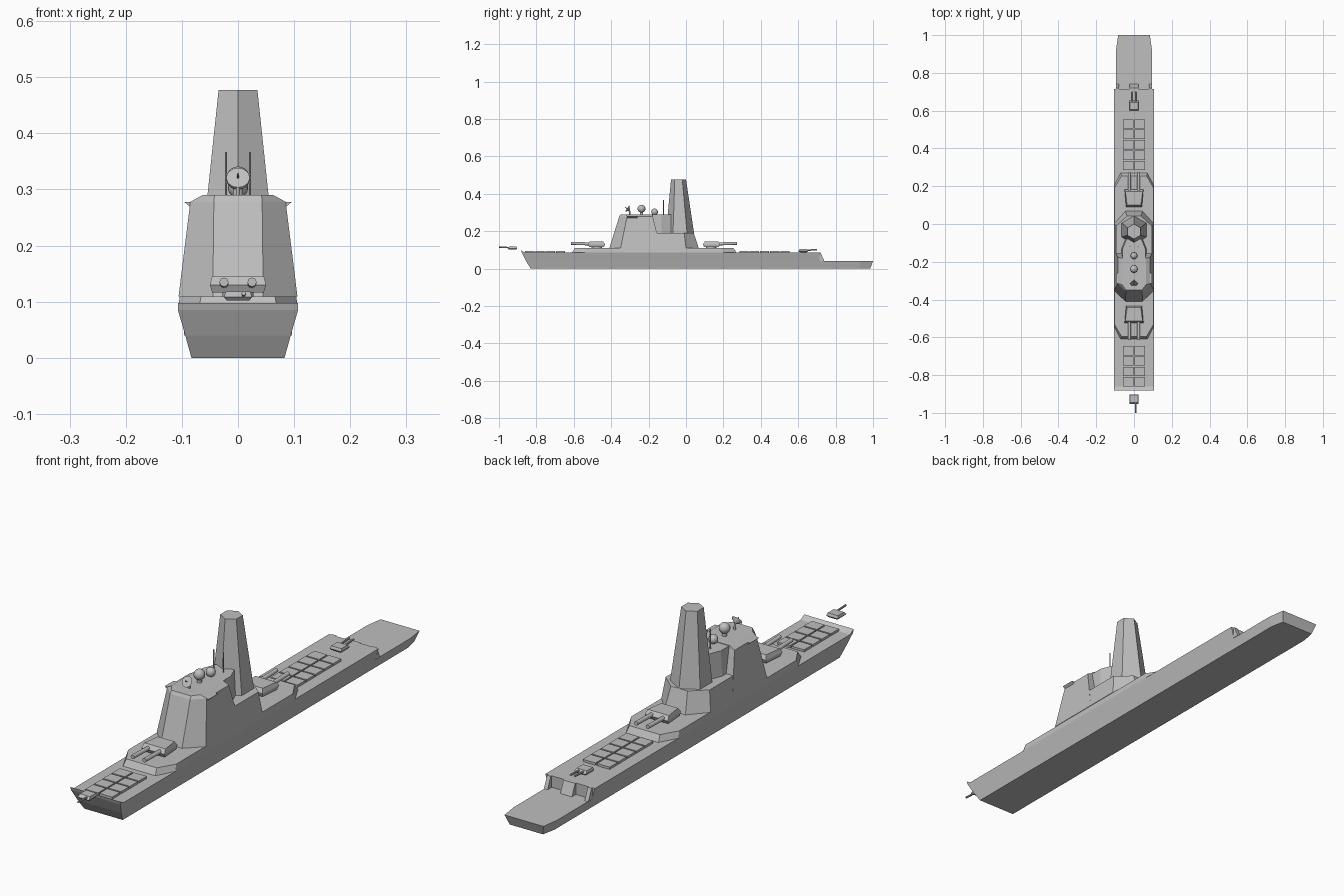
import bpy, bmesh, math
from mathutils import Matrix, Vector

if "Cube" in bpy.data.objects:
    bpy.data.objects.remove(bpy.data.objects["Cube"], do_unlink=True)

grey = bpy.data.materials.new("naval_grey")
grey.use_nodes = True
grey.diffuse_color = (0.52, 0.52, 0.52, 1)
grey.node_tree.nodes["Principled BSDF"].inputs["Base Color"].default_value = grey.diffuse_color


def finish(name, bm, place=Matrix(), smooth=False):
    bmesh.ops.recalc_face_normals(bm, faces=bm.faces)
    mesh = bpy.data.meshes.new(name)
    for f in bm.faces:
        f.smooth = smooth
    bm.to_mesh(mesh)
    bm.free()
    mesh.materials.append(grey)
    ob = bpy.data.objects.new(name, mesh)
    ob.matrix_world = place
    bpy.context.collection.objects.link(ob)
    return ob


def skin(name, rings, place=Matrix()):
    """Join equal rings of points into a closed solid."""
    bm = bmesh.new()
    loops = [[bm.verts.new(p) for p in ring] for ring in rings]
    for a, b in zip(loops, loops[1:]):
        for i in range(len(a)):
            j = (i + 1) % len(a)
            bm.faces.new((a[i], a[j], b[j], b[i]))
    bm.faces.new(loops[0])
    bm.faces.new(loops[-1])
    return finish(name, bm, place)


def loft(name, layers, place=Matrix()):
    """Layers of (z, right half outline), mirrored across x."""
    rings = []
    for z, half in layers:
        outline = half + [(-x, y) for x, y in reversed(half)]
        rings.append([(x, y, z) for x, y in outline])
    return skin(name, rings, place)


def prism(name, profile, x0, x1):
    return skin(name, [[(x, y, z) for y, z in profile] for x in (x0, x1)])


def box(name, x, y, z, place=Matrix()):
    """Box from (low, high) ranges."""
    return skin(name, [[(x[0], y[0], h), (x[1], y[0], h), (x[1], y[1], h), (x[0], y[1], h)]
                       for h in z], place)


def rod(name, a, b, r1, r2=None, sides=12, place=Matrix()):
    a, b = Vector(a), Vector(b)
    d = b - a
    m = Matrix.Translation((a + b) / 2) @ d.to_track_quat('Z', 'Y').to_matrix().to_4x4()
    bm = bmesh.new()
    bmesh.ops.create_cone(bm, cap_ends=True, segments=sides, radius1=r1,
                          radius2=r1 if r2 is None else r2, depth=d.length, matrix=m)
    return finish(name, bm, place)


def ball(name, centre, r):
    bm = bmesh.new()
    bmesh.ops.create_uvsphere(bm, u_segments=16, v_segments=10, radius=r,
                              matrix=Matrix.Translation(centre))
    return finish(name, bm, smooth=True)


# Hull, bow lip and stepped stern
loft("lower_hull", [(0, [(.083, -.83), (.083, .93), (.072, .985)]),
                    (.04, [(.094, -.855), (.094, .93), (.084, 1.0)])])
loft("upper_hull", [(.04, [(.094, -.855), (.094, .715)]),
                    (.085, [(.107, -.878), (.107, .715)])])
prism("bow_lip", [(-.86, .085), (-.878, .085), (-.882, .098)], -.107, .107)
ramp = [(.715, .04), (.74, .04), (.72, .085), (.715, .085)]
for name, x0, x1 in (("centre", -.025, .025), ("left", .08, .096), ("right", -.096, -.08)):
    prism("stern_ramp_" + name, ramp, x0, x1)

# Raised midship deck
loft("midship_deck", [(.085, [(.07, -.61), (.107, -.54), (.107, .2), (.07, .27)]),
                      (.109, [(.066, -.595), (.104, -.53), (.104, .19), (.066, .255)])])

# Superstructure
loft("bridge_tower", [(.109, [(.045, -.41), (.106, -.35), (.106, -.135)]),
                      (.278, [(.043, -.357), (.085, -.315), (.085, -.178)]),
                      (.29, [(.042, -.35), (.063, -.322), (.063, -.18)])])
loft("mast_pedestal", [(.109, [(.106, -.2), (.106, 0), (.045, .068)]),
                       (.19, [(.095, -.2), (.095, -.01), (.036, .042)])])
loft("radar_deck", [(.19, [(.065, -.2), (.065, -.13), (.045, -.08)]),
                    (.288, [(.06, -.2), (.06, -.13), (.04, -.08)])])
for side, s in (("left", 1), ("right", -1)):
    skin("bridge_wing_" + side,
         [[(s * .08, y, .278), (s * .096, y, .278), (s * .084, y, .268)] for y in (-.315, -.26)])
    rod("whip_antenna_" + side, (s * .021, -.12, .28), (s * .021, -.12, .367), .002, sides=6)

# Six-sided tapered mast with an edge facing forward
rings = []
for z, r, cy in ((.19, .075, -.032), (.477, .04, -.04)):
    rings.append([(r * math.sin(k * math.pi / 3), cy - r * math.cos(k * math.pi / 3), z)
                  for k in range(6)])
skin("mast", rings)

# Radar domes and dish
for name, y, z, r in (("forward_dome", -.238, .32, .021), ("aft_dome", -.168, .303, .018)):
    rod(name + "_stand", (0, y, .285), (0, y, z), .009)
    ball(name, (0, y, z), r)
rod("dish_stand", (0, -.3, .288), (0, -.303, .315), .004)
rod("dish", (0, -.303, .313), (0, -.315, .321), .005, .021, 16)
rod("dish_feed", (0, -.31, .318), (0, -.326, .328), .002, sides=6)


# Twin main gun turrets
def turret(name, place):
    rod(name + "_ring", (0, 0, .1), (0, 0, .122), .028, sides=16, place=place)
    loft(name + "_house", [(.116, [(.046, -.04), (.04, .04)]),
                           (.13, [(.05, -.047), (.042, .045)]),
                           (.146, [(.046, -.035), (.036, .035)])], place)
    for x in (-.025, .025):
        rod(name + "_barrel", (x, -.03, .132), (x, -.137, .135), .008, place=place)


turn = Matrix.Rotation(math.pi, 4, 'Z')
turret("forward_turret", Matrix.Translation((0, -.478, 0)))
turret("aft_turret", Matrix.Translation((0, .136, 0)) @ turn)


# Small defence guns
def small_gun(name, place, barrels):
    loft(name + "_body", [(0, [(.02, -.02), (.02, .022)]),
                          (.006, [(.025, -.026), (.025, .026)]),
                          (.016, [(.022, -.016), (.022, .022)])], place)
    for x in barrels:
        rod(name + "_barrel", (x, -.01, .01), (x, -.072, .013), .004, sides=8, place=place)


small_gun("bow_gun", Matrix.Translation((0, -.928, .102)), [.01])
small_gun("stern_gun", Matrix.Translation((0, .628, .088)) @ turn, [-.009, .009])
rod("stern_gun_ring", (0, .628, .083), (0, .628, .09), .016)

# Missile hatch rows on both decks
pitch = .055
for name, start, rows in (("forward_hatch", -.86, 4), ("aft_hatch", .285, 5)):
    for row in range(rows):
        y = start + row * pitch
        for x in (-.058, .003):
            box(name, (x, x + pitch), (y, y + .049), (.083, .094))
